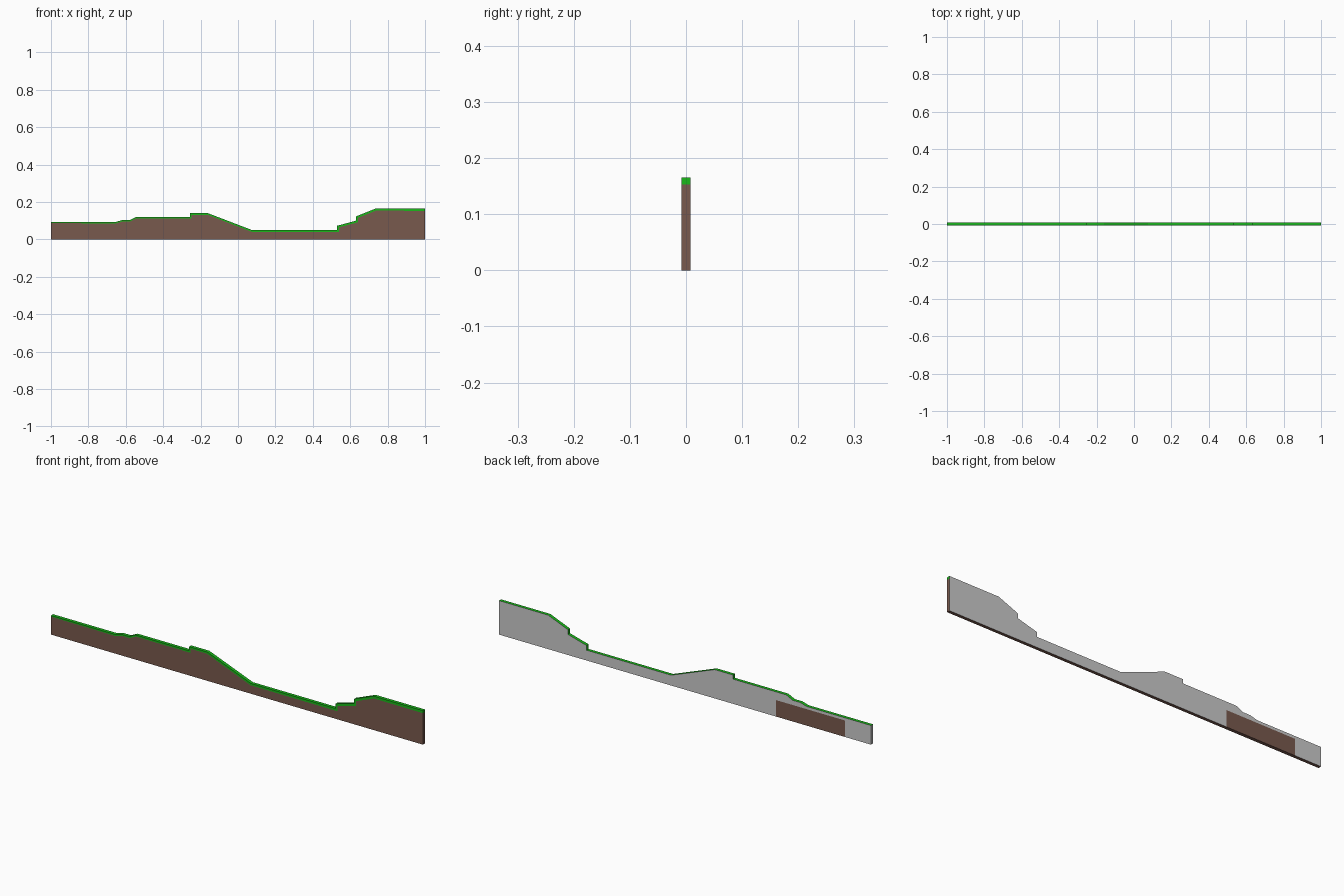
import bpy, bmesh
from mathutils import Vector

if "Cube" in bpy.data.objects:
    bpy.data.objects.remove(bpy.data.objects["Cube"])

HALF = 0.008  # half depth of the slab

# Ground line, left to right (x, z)
top = [(-1, .093), (-.655, .093), (-.62, .103), (-.58, .103), (-.545, .12),
       (-.257, .12), (-.257, .14), (-.16, .14), (.075, .05), (.53, .05),
       (.53, .073), (.63, .10), (.63, .123), (.735, .165), (1, .165)]
top = [Vector(p) for p in top]


def material(name, color):
    m = bpy.data.materials.new(name)
    m.diffuse_color = (*color, 1)
    m.use_nodes = True
    m.node_tree.nodes["Principled BSDF"].inputs["Base Color"].default_value = m.diffuse_color
    return m


brown = material("soil_brown", (.19, .10, .075))
green = material("grass_green", (.01, .48, .01))
grey = material("plain_grey", (.8, .8, .8))


def inset(points):
    """Offset the ground line downwards by the grass thickness."""
    out = []
    for i, p in enumerate(points):
        dirs = []
        if i > 0:
            dirs.append((p - points[i - 1]).normalized())
        if i < len(points) - 1:
            dirs.append((points[i + 1] - p).normalized())
        normals = [Vector((d.y, -d.x)) for d in dirs]
        n = sum(normals, Vector((0, 0))).normalized()
        t = .009 + .003 * p.x
        out.append(p + n * t / max(n.dot(normals[0]), .5))
    return out


def slab(name, polygons, mats, colour):
    """Extrude front polygons through the depth; colour(face) picks a slot."""
    bm = bmesh.new()
    for poly in polygons:
        bm.faces.new([bm.verts.new((p[0], -HALF, p[1])) for p in poly])
    bmesh.ops.remove_doubles(bm, verts=bm.verts[:], dist=1e-5)
    ext = bmesh.ops.extrude_face_region(bm, geom=bm.faces[:], use_keep_orig=True)
    moved = [g for g in ext["geom"] if isinstance(g, bmesh.types.BMVert)]
    bmesh.ops.translate(bm, verts=moved, vec=(0, 2 * HALF, 0))
    bmesh.ops.recalc_face_normals(bm, faces=bm.faces[:])
    bm.normal_update()
    me = bpy.data.meshes.new(name)
    for m in mats:
        me.materials.append(m)
    for f in bm.faces:
        f.material_index = colour(f)
    bm.to_mesh(me)
    bm.free()
    ob = bpy.data.objects.new(name, me)
    bpy.context.collection.objects.link(ob)
    return ob


low = inset(top)

# Grass strip: green on top, front and right end, grey behind
slab("grass_strip",
     [(low[i], low[i + 1], top[i + 1], top[i]) for i in range(len(top) - 1)],
     [green, grey],
     lambda f: 1 if f.normal.y > .9 or f.normal.x < -.9 and f.calc_center_median().x < -.99 else 0)

# Soil body, with a brown patch on its otherwise grey back
PATCH = (-.86, -.49, .08)
x0, x1, zt = PATCH
left = [p for p in low if p.x < x0]
mid = [p for p in low if x0 < p.x < x1]
right = [p for p in low if p.x > x1]
a, b = Vector((x0, left[-1].y)), Vector((x1, mid[-1].y))
c, d = Vector((x0, zt)), Vector((x1, zt))
polys = [
    [(-1, 0), (x0, 0), c, a] + left[::-1],
    [(x0, 0), (x1, 0), d, c],
    [c, d, b] + mid[::-1] + [a],
    [(x1, 0), (1, 0)] + right[::-1] + [b, d],
]


def soil_colour(f):
    m = f.calc_center_median()
    if f.normal.y > .9:
        return 0 if x0 < m.x < x1 and m.z < zt else 1
    return 1 if f.normal.x < -.9 and m.x < -.99 else 0


slab("soil_body", polys, [brown, grey], soil_colour)
